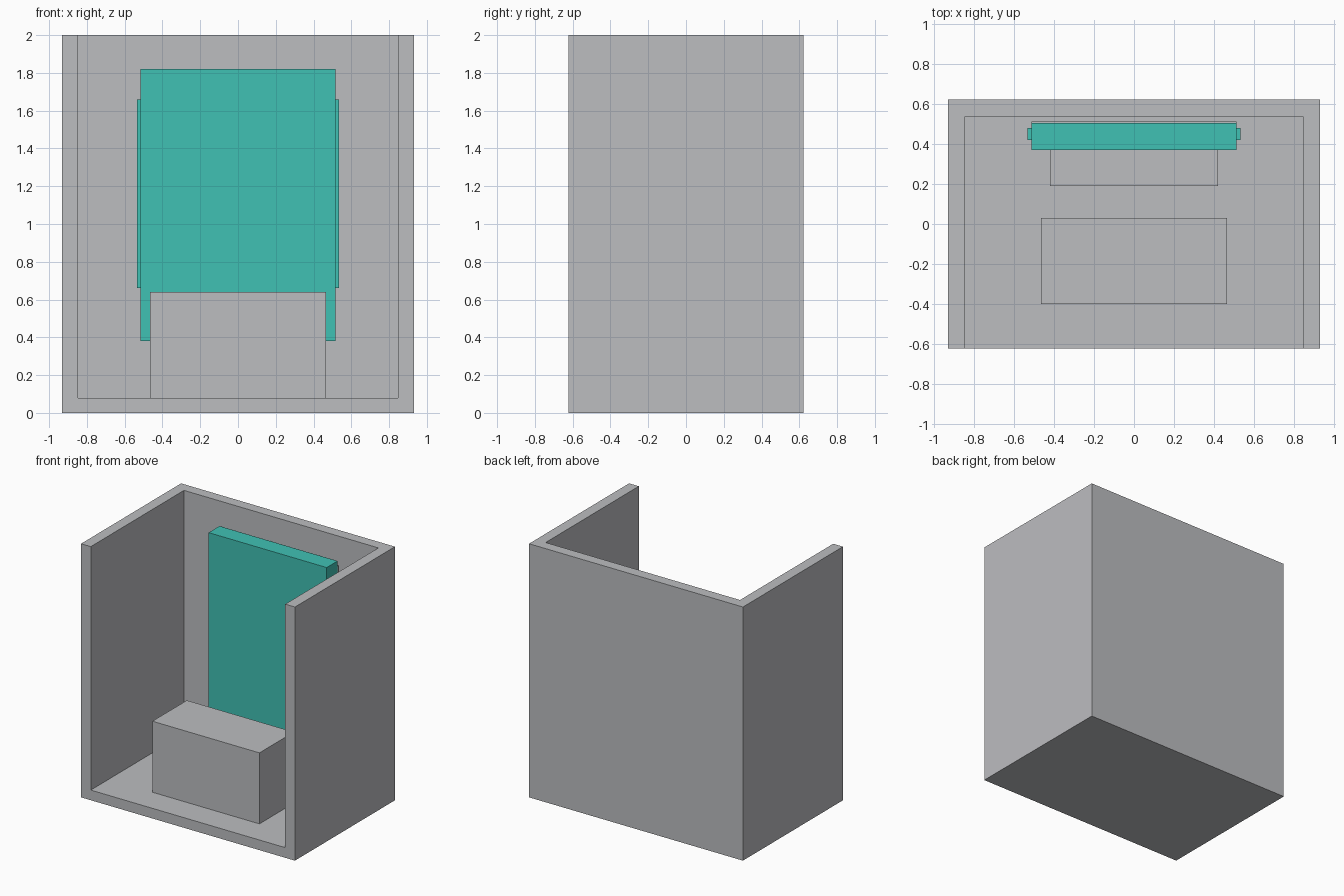
import bpy, bmesh

if "Cube" in bpy.data.objects:
    bpy.data.objects.remove(bpy.data.objects["Cube"])


def material(name, rgb):
    m = bpy.data.materials.new(name)
    m.diffuse_color = (*rgb, 1.0)
    m.use_nodes = True
    m.node_tree.nodes["Principled BSDF"].inputs["Base Color"].default_value = m.diffuse_color
    return m


GREY = material("light_grey", (0.503, 0.509, 0.527))
TEAL = material("teal", (0.051, 0.533, 0.456))


def prism(name, outline, z0, z1, mat):
    """Extrude a flat outline of (x, y) points from z0 up to z1."""
    bm = bmesh.new()
    face = bm.faces.new([bm.verts.new((x, y, z0)) for x, y in outline])
    ext = bmesh.ops.extrude_face_region(bm, geom=[face], use_keep_orig=True)
    top = [g for g in ext["geom"] if isinstance(g, bmesh.types.BMVert)]
    bmesh.ops.translate(bm, verts=top, vec=(0, 0, z1 - z0))
    bmesh.ops.recalc_face_normals(bm, faces=bm.faces)
    mesh = bpy.data.meshes.new(name)
    bm.to_mesh(mesh)
    bm.free()
    mesh.materials.append(mat)
    obj = bpy.data.objects.new(name, mesh)
    bpy.context.collection.objects.link(obj)
    return obj


def box(name, x0, x1, y0, y1, z0, z1, mat):
    return prism(name, [(x0, y0), (x1, y0), (x1, y1), (x0, y1)], z0, z1, mat)


# Booth: three walls as one U-shaped outline, open at the front and top
W, D, WALL, FLOOR = 0.933, 0.623, 0.085, 0.08
IN = W - WALL
prism("booth_walls",
      [(-W, -D), (-IN, -D), (-IN, D - WALL), (IN, D - WALL),
       (IN, -D), (W, -D), (W, D), (-W, D)], 0, 2, GREY)
box("booth_floor", -IN, IN, -D, D - WALL, 0, FLOOR, GREY)

# Counter block in front
box("counter", -0.467, 0.467, -0.40, 0.03, FLOOR, 0.64, GREY)

# Low pedestal carrying the upright panel
box("pedestal", -0.42, 0.42, 0.19, 0.50, FLOOR, 0.38, GREY)

# Upright panel with a thin back plate and a strip on each side
box("panel", -0.515, 0.515, 0.37, 0.505, 0.38, 1.82, TEAL)
box("panel_back_plate", -0.515, 0.515, 0.505, 0.515, 0.40, 1.78, GREY)
for side, x0, x1 in (("left", -0.535, -0.515), ("right", 0.515, 0.535)):
    box(side + "_panel_strip", x0, x1, 0.42, 0.48, 0.66, 1.66, TEAL)
